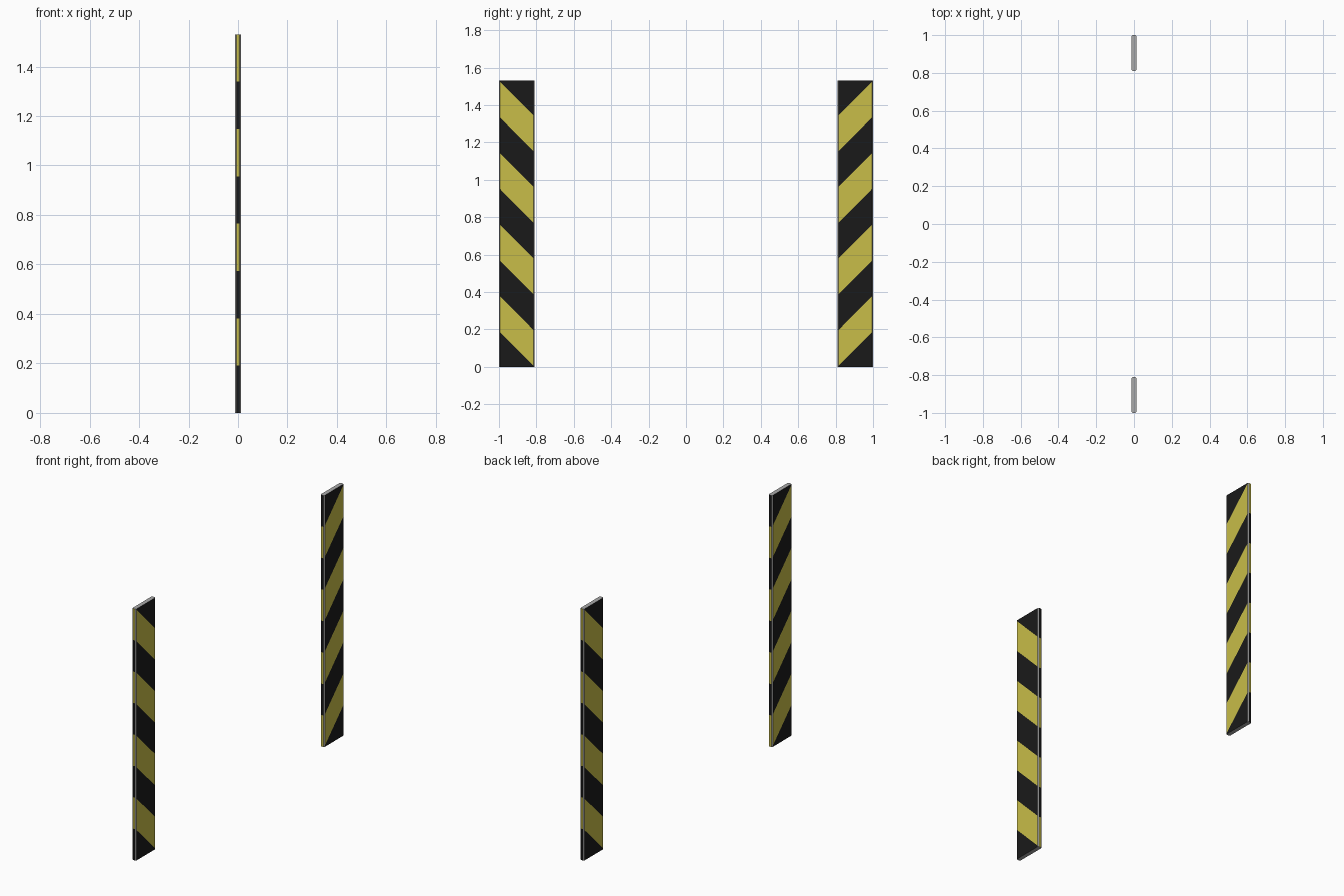
import bpy, bmesh

if "Cube" in bpy.data.objects:
    bpy.data.objects.remove(bpy.data.objects["Cube"])

HEIGHT, WIDTH, THICK, CHAMFER = 1.53, 0.19, 0.026, 0.006
STRIPES = 8
STEP = HEIGHT / STRIPES


def material(name, rgb):
    m = bpy.data.materials.new(name)
    m.diffuse_color = (*rgb, 1)
    m.use_nodes = True
    m.node_tree.nodes["Principled BSDF"].inputs["Base Color"].default_value = m.diffuse_color
    return m


MATS = [material("grey_edge", (0.4, 0.4, 0.4)),
        material("black_paint", (0.01, 0.01, 0.01)),
        material("yellow_paint", (0.58, 0.51, 0.065))]


def striped_guard(name, side):
    """Upright strip with chamfered corners; its outer end is at y = side."""
    bm = bmesh.new()
    # chamfered cross-section, u measured inward from the outer end
    t, c, w = THICK / 2, CHAMFER, WIDTH
    half = [(t - c, 0), (t, c), (t, w - c), (t - c, w)]
    outline = half + [(-x, u) for x, u in reversed(half)]
    base = bm.faces.new([bm.verts.new((x, side * (1 - u), 0)) for x, u in outline])
    top = bmesh.ops.extrude_face_region(bm, geom=[base], use_keep_orig=True)
    bmesh.ops.translate(bm, vec=(0, 0, HEIGHT),
                        verts=[v for v in top["geom"] if isinstance(v, bmesh.types.BMVert)])
    bmesh.ops.recalc_face_normals(bm, faces=bm.faces)

    # diagonal cuts that fall from the outer end to the inner end
    slope = STEP / WIDTH
    for k in range(1, STRIPES + 1):
        bmesh.ops.bisect_plane(bm, geom=bm.verts[:] + bm.edges[:] + bm.faces[:],
                               plane_co=(0, side, k * STEP),
                               plane_no=(0, -side * slope, 1), dist=1e-6)

    # alternate paint on the flat sides, bare grey on chamfers and caps
    for f in bm.faces:
        n = f.normal
        if abs(n.z) < 0.1 and max(abs(n.x), abs(n.y)) > 0.95:
            p = f.calc_center_median()
            band = int((p.z + (1 - side * p.y) * slope) / STEP)
            f.material_index = 1 + band % 2

    mesh = bpy.data.meshes.new(name)
    bm.to_mesh(mesh)
    bm.free()
    for m in MATS:
        mesh.materials.append(m)
    bpy.context.collection.objects.link(bpy.data.objects.new(name, mesh))


# mirrored pair of guards
striped_guard("front_guard_strip", -1)
striped_guard("back_guard_strip", 1)
